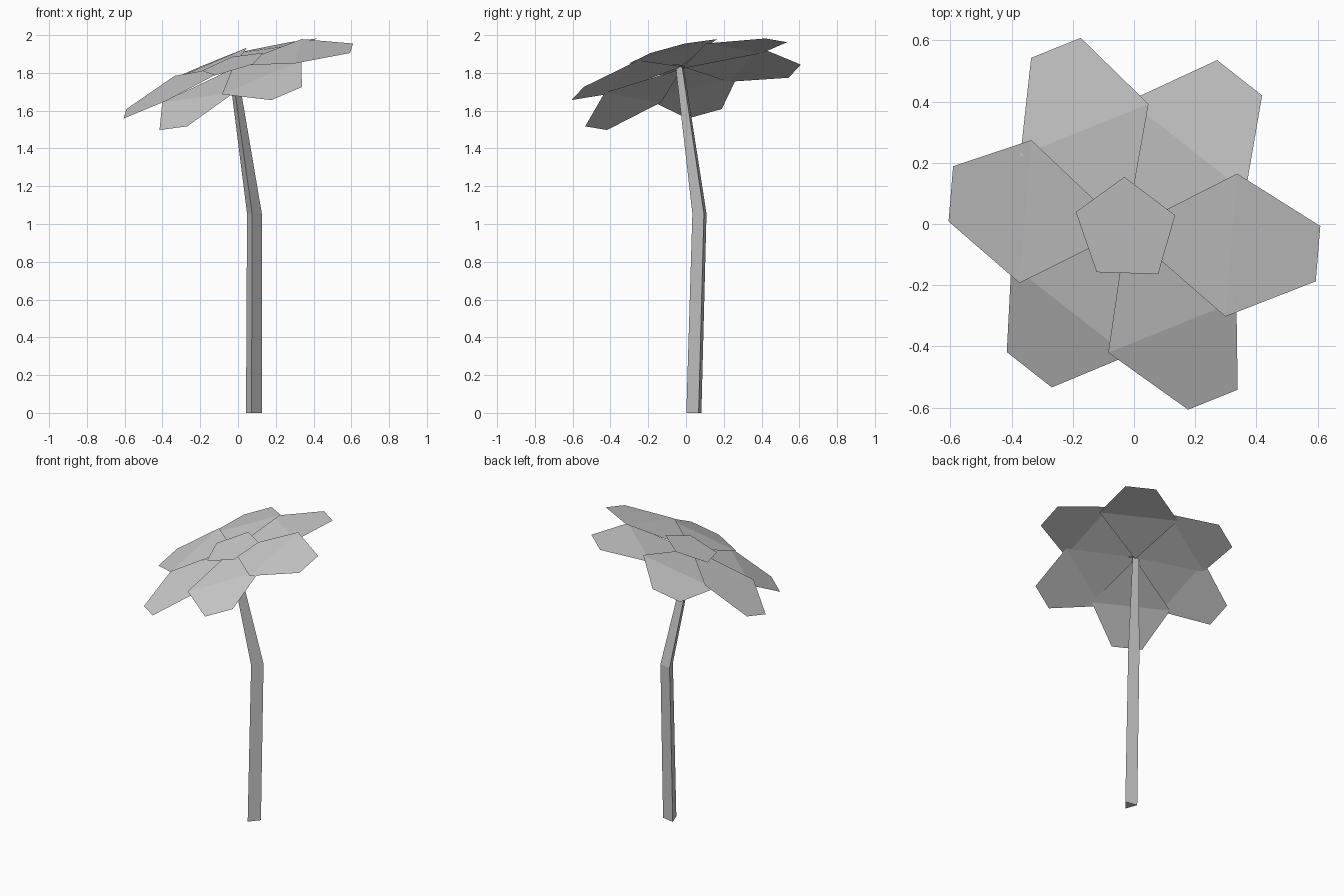
import bpy, bmesh
from math import sin, cos, radians
from mathutils import Vector, Matrix

cube = bpy.data.objects.get("Cube")
if cube:
    bpy.data.objects.remove(cube, do_unlink=True)

grey = bpy.data.materials.new("plain_grey")
grey.use_nodes = True
colour = (0.6, 0.6, 0.6, 1)
grey.diffuse_color = colour
grey.node_tree.nodes["Principled BSDF"].inputs["Base Color"].default_value = colour

UP = Vector((0, 0, 1))


def finish(bm, name, matrix=None):
    """Turn a bmesh into a flat-shaded grey object."""
    mesh = bpy.data.meshes.new(name)
    bm.normal_update()
    bm.to_mesh(mesh)
    bm.free()
    mesh.materials.append(grey)
    if matrix:
        mesh.transform(matrix)
    obj = bpy.data.objects.new(name, mesh)
    bpy.context.collection.objects.link(obj)
    return obj


def ring(bm, centre, radius, sides, phase):
    """Add the corners of a regular polygon around a centre."""
    corners = []
    for i in range(sides):
        a = radians(phase + i * 360 / sides)
        offset = Vector((cos(a), sin(a), 0)) * radius
        corners.append(bm.verts.new(Vector(centre) + offset))
    return corners


def tilted(slope_x, slope_y, height):
    """Matrix placing a flower layer on the sloping head."""
    normal = Vector((-slope_x, -slope_y, 1)).normalized()
    turn = UP.rotation_difference(normal).to_matrix().to_4x4()
    return Matrix.Translation((-0.026, -0.02, height)) @ turn


# Stem: three-sided, bent once and tapering to the flower head
bm = bmesh.new()
sections = [((0.08, 0.05, 0), 0.049),
            ((0.083, 0.079, 1.055), 0.046),
            ((-0.03, -0.029, 1.83), 0.026)]
rings = [ring(bm, centre, radius, 3, 20) for centre, radius in sections]
for low, high in zip(rings, rings[1:]):
    for i in range(3):
        j = (i + 1) % 3
        bm.faces.new((low[i], low[j], high[j], high[i]))
bm.faces.new(reversed(rings[0]))
bm.faces.new(rings[-1])
finish(bm, "stem")

# Petals: triangle base and drooping blunt tip, six around the head
layers = [1.84, 1.823, 1.833]
for k in range(6):
    bm = bmesh.new()
    root = bm.verts.new((0, 0, 0))
    wide = [bm.verts.new((0.354, s * 0.243, -0.025)) for s in (-1, 1)]
    tip = [bm.verts.new((0.632, s * 0.094, -0.09)) for s in (-1, 1)]
    bm.faces.new((root, wide[0], wide[1]))
    bm.faces.new((wide[0], tip[0], tip[1], wide[1]))
    spin = Matrix.Rotation(radians(k * 60 - 7), 4, "Z")
    finish(bm, f"petal_{k + 1}", tilted(0.33, 0.25, layers[k % 3]) @ spin)

# Flower centre: flat pentagon resting on the petals
bm = bmesh.new()
bm.faces.new(ring(bm, (0, 0, 0), 0.178, 5, 90))
finish(bm, "flower_centre", tilted(0.3, 0.23, 1.847))
